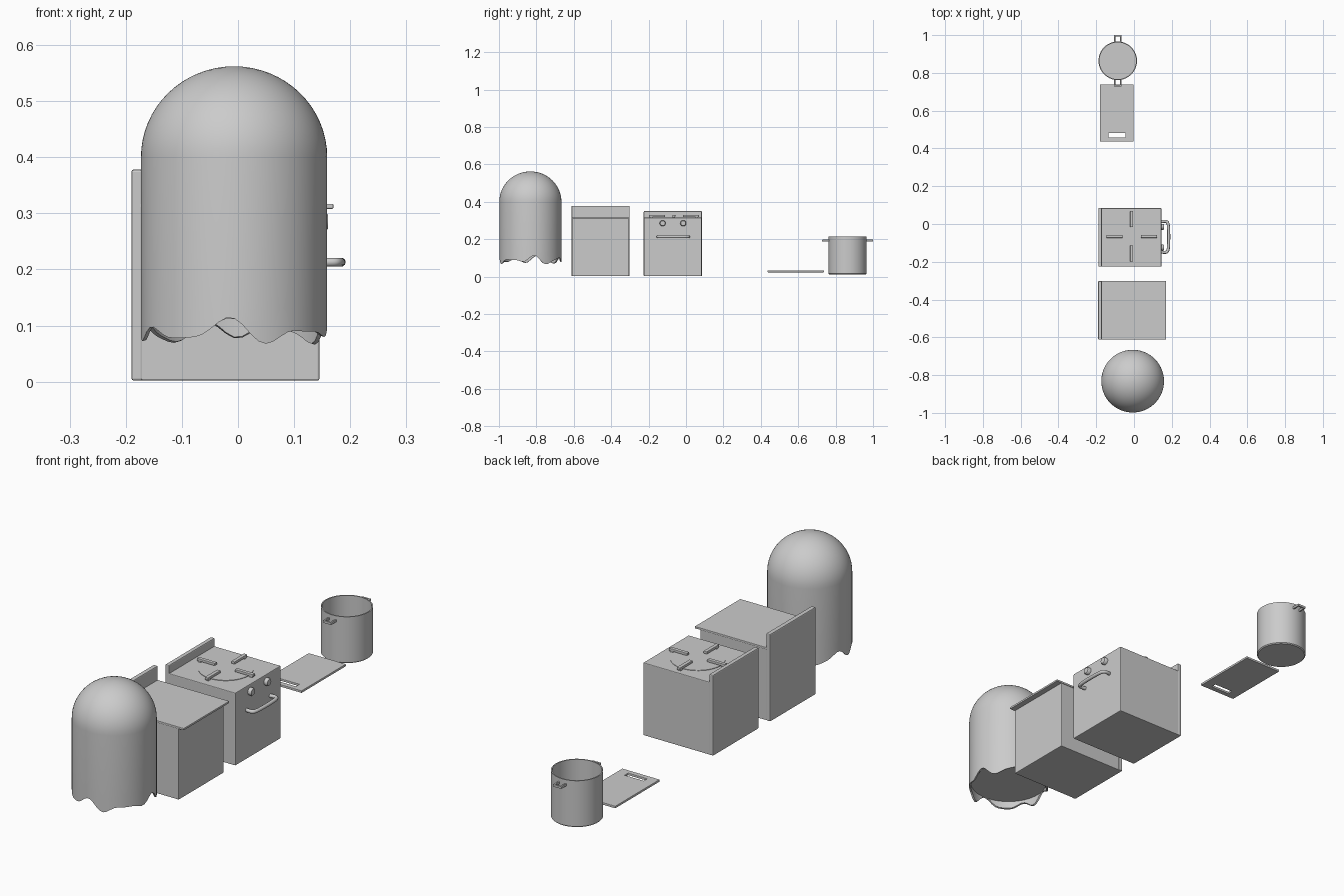
import bpy, bmesh
from math import sin, cos, pi

if "Cube" in bpy.data.objects:
    bpy.data.objects.remove(bpy.data.objects["Cube"])


def finish(name, bm, smooth=False, bevel=0):
    bmesh.ops.recalc_face_normals(bm, faces=bm.faces)
    me = bpy.data.meshes.new(name)
    bm.to_mesh(me)
    bm.free()
    ob = bpy.data.objects.new(name, me)
    bpy.context.collection.objects.link(ob)
    if bevel:
        m = ob.modifiers.new("bevel", 'BEVEL')
        m.width, m.segments = bevel, 2
    if smooth:
        bpy.ops.object.select_all(action='DESELECT')
        ob.select_set(True)
        bpy.context.view_layer.objects.active = ob
        bpy.ops.object.shade_smooth_by_angle(angle=0.7)
    return ob


def box(name, x0, x1, y0, y1, z0, z1, bevel=0.003):
    bm = bmesh.new()
    bmesh.ops.create_cube(bm, size=1)
    for v in bm.verts:
        v.co = (x0 + (v.co.x + .5) * (x1 - x0), y0 + (v.co.y + .5) * (y1 - y0),
                z0 + (v.co.z + .5) * (z1 - z0))
    return finish(name, bm, bevel=bevel)


def lathe(name, center, profile, n=64, axis='Z', wave=None):
    # Rings of (radius, height, wave weight); both end rings are capped
    bm = bmesh.new()
    rings = []
    for r, h, w in profile:
        ring = []
        for i in range(n):
            a = 2 * pi * i / n
            z = h + (w * wave(a) if wave else 0)
            p = (r * cos(a), r * sin(a), z) if axis == 'Z' else (z, r * cos(a), r * sin(a))
            ring.append(bm.verts.new([c + q for c, q in zip(center, p)]))
        rings.append(ring)
    for a, b in zip(rings, rings[1:]):
        for i in range(n):
            j = (i + 1) % n
            bm.faces.new((a[i], a[j], b[j], b[i]))
    bm.faces.new(rings[0])
    bm.faces.new(rings[-1])
    return finish(name, bm, smooth=True)


def tube(name, points, radius):
    cu = bpy.data.curves.new(name, 'CURVE')
    cu.dimensions = '3D'
    cu.bevel_depth, cu.bevel_resolution = radius, 3
    cu.use_fill_caps = True
    cu.resolution_u = 8
    sp = cu.splines.new('NURBS')
    sp.points.add(len(points) - 1)
    for p, co in zip(sp.points, points):
        p.co = (*co, 1)
    sp.order_u = 3
    sp.use_endpoint_u = True
    ob = bpy.data.objects.new(name, cu)
    bpy.context.collection.objects.link(ob)


# Domed cover with a wavy hem and a recessed underside
def hem(a):
    return .014 * sin(7 * a + .6) + .008 * sin(4 * a + 2) + .006 * sin(11 * a)


R = .166
profile = [(.159, .112, 0), (.159, .09, 1), (R, .088, 1), (R, .13, 0), (R, .40, 0)]
profile += [(R * cos(t * pi / 32), .40 + .162 * sin(t * pi / 32), 0) for t in range(1, 16)]
profile.append((.002, .562, 0))
lathe("domed_cover", (-.007, -.832, 0), profile, 72, wave=hem)

# Counter cabinet
box("counter_body", -.187, .145, -.61, -.304, .002, .31)
box("counter_top", -.187, .17, -.612, -.302, .308, .317, .002)
box("counter_back_panel", -.19, -.17, -.612, -.302, .002, .378, .004)

# Stove
box("stove_body", -.187, .145, -.225, .084, .002, .315)
box("stove_back_panel", -.189, -.17, -.226, .085, .002, .35, .004)
BX, BY = -.012, -.065
lathe("burner_disc", (BX, BY, .314), [(.108, 0, 0), (.108, .003, 0)], 48)
for i, (dx, dy) in enumerate(((1, 0), (-1, 0), (0, 1), (0, -1))):
    xs = sorted((BX + dx * .048 - abs(dy) * .008, BX + dx * .134 + abs(dy) * .008))
    ys = sorted((BY + dy * .048 - abs(dx) * .008, BY + dy * .134 + abs(dx) * .008))
    box(f"burner_arm_{i}", *xs, *ys, .319, .33, .002)
    fx, fy = BX + dx * .122, BY + dy * .122
    box(f"burner_arm_foot_{i}", fx - .007, fx + .007, fy - .007, fy + .007, .313, .322, .001)
for i, y in enumerate((-.125, -.015)):
    lathe(f"knob_{i}", (.143, y, .285), [(.016, 0, 0), (.016, .013, 0), (.013, .017, 0)], 24, 'X')
tube("oven_door_handle", [(.143, -.148, .213), (.165, -.152, .213), (.18, -.145, .213),
                          (.184, -.105, .213), (.184, -.03, .213), (.18, .009, .213),
                          (.165, .016, .213), (.143, .012, .213)], .008)

# Cutting board with a slot, built from a grid without its slot cell
xs, ys = (-.18, -.135, -.045, -.002), (.436, .458, .481, .738)
bm = bmesh.new()
g = [[bm.verts.new((x, y, .023)) for x in xs] for y in ys]
for j in range(3):
    for i in range(3):
        if (i, j) != (1, 1):
            bm.faces.new((g[j][i], g[j][i + 1], g[j + 1][i + 1], g[j + 1][i]))
ext = bmesh.ops.extrude_face_region(bm, geom=bm.faces[:], use_keep_orig=True)
for v in ext["geom"]:
    if isinstance(v, bmesh.types.BMVert):
        v.co.z = .033
finish("cutting_board", bm, bevel=.002)

# Open pot with two loop handles
PX, PY = -.086, .864
lathe("pot", (PX, PY, 0), [(.098, .012, 0), (.102, .016, 0), (.102, .213, 0),
                           (.097, .213, 0), (.097, .02, 0)], 64)
for s, side in ((1, "back"), (-1, "front")):
    def bar(part, x0, x1, d0, d1):
        y0, y1 = sorted((PY + s * d0, PY + s * d1))
        box(f"pot_{side}_handle_{part}", PX + x0, PX + x1, y0, y1, .187, .197, .001)
    bar("left", -.02, -.013, .097, .136)
    bar("right", .013, .02, .097, .136)
    bar("grip", -.02, .02, .129, .136)
